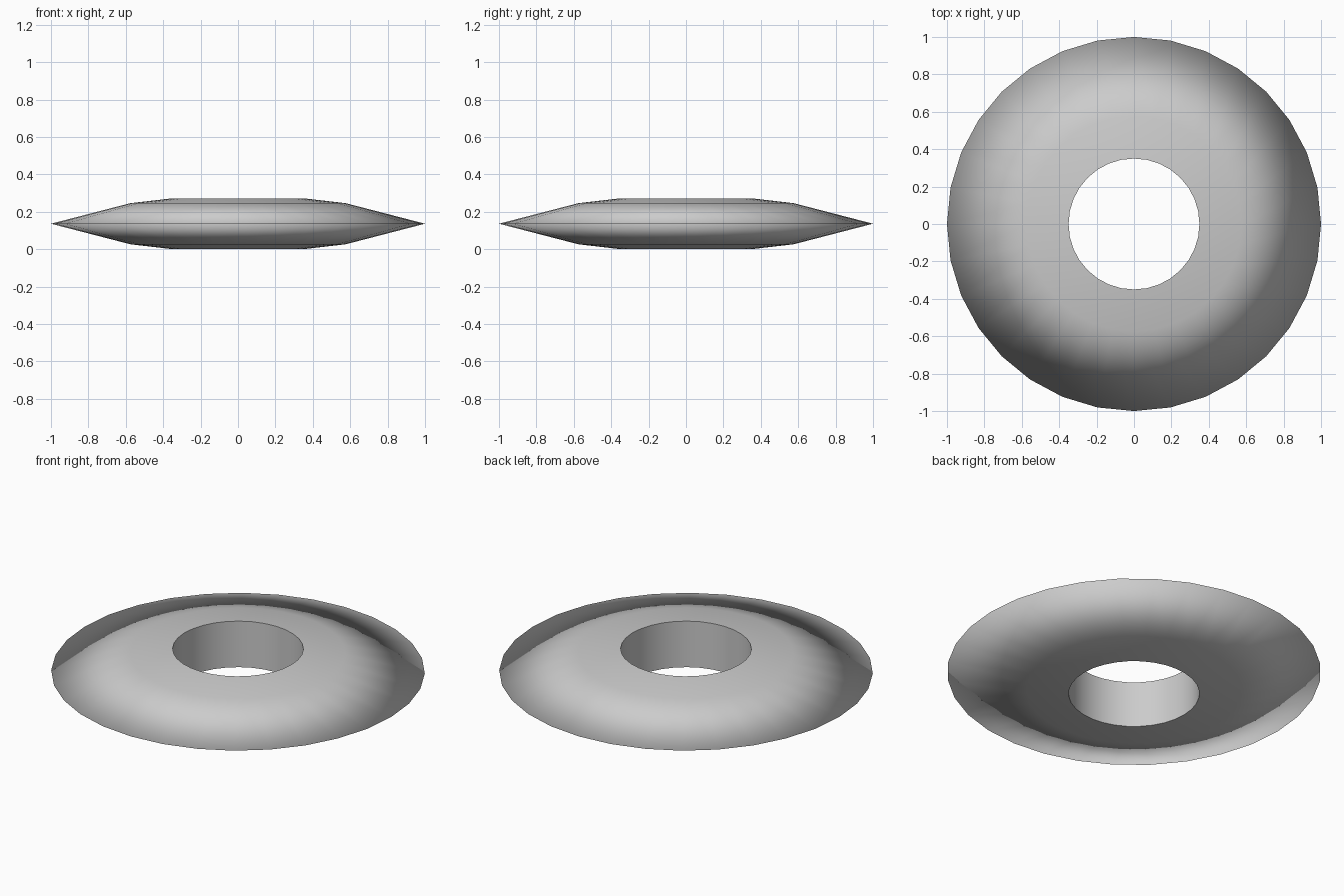
import bpy, bmesh, math

if "Cube" in bpy.data.objects:
    bpy.data.objects.remove(bpy.data.objects["Cube"])

SIDES = 32
# Closed ring cross-section (radius, height): hole edge, shoulder, thin rim, mirrored below
MID = 0.136
upper = [(0.35, 0.136), (0.575, 0.11)]
profile = ([(r, MID + h) for r, h in upper] + [(1.0, MID)]
           + [(r, MID - h) for r, h in reversed(upper)])

bm = bmesh.new()
rings = [[bm.verts.new((r * math.cos(a), r * math.sin(a), z)) for r, z in profile]
         for a in (2 * math.pi * i / SIDES for i in range(SIDES))]
n = len(profile)
for i in range(SIDES):
    a, b = rings[i], rings[(i + 1) % SIDES]
    for j in range(n):
        k = (j + 1) % n
        bm.faces.new((a[j], a[k], b[k], b[j]))
    # crisp edges around the hole
    for j in (0, n - 1):
        bm.edges.get((a[j], b[j])).smooth = False
bmesh.ops.recalc_face_normals(bm, faces=bm.faces)
for f in bm.faces:
    f.smooth = True

mesh = bpy.data.meshes.new("ring_disc")
bm.to_mesh(mesh)
bm.free()
disc = bpy.data.objects.new("ring_disc", mesh)
bpy.context.collection.objects.link(disc)
